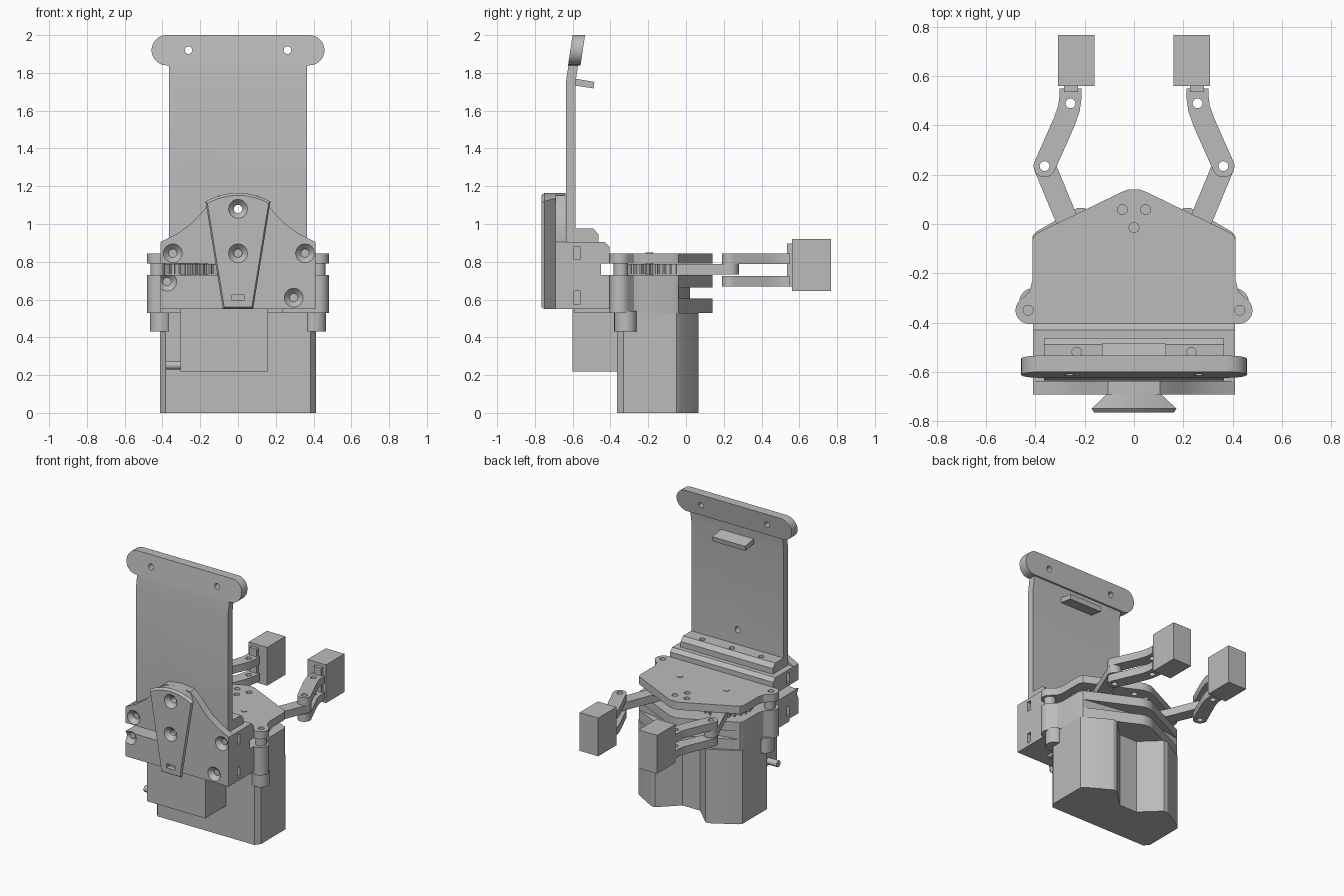
import bpy, bmesh, math
from mathutils import Vector

if "Cube" in bpy.data.objects:
    bpy.data.objects.remove(bpy.data.objects["Cube"])

GREY = (0.5, 0.5, 0.5, 1)
mat = bpy.data.materials.new("plain grey")
mat.use_nodes = True
mat.diffuse_color = GREY
mat.node_tree.nodes["Principled BSDF"].inputs["Base Color"].default_value = GREY


def smooth(ob):
    for p in ob.data.polygons:
        p.use_smooth = True
    ob.data.set_sharp_from_angle(angle=math.radians(28))


def loft(name, loops):
    """Closed solid through matching loops of 3D points."""
    bm = bmesh.new()
    rings = [[bm.verts.new(p) for p in loop] for loop in loops]
    n = len(rings[0])
    for a, b in zip(rings, rings[1:]):
        for i in range(n):
            j = (i + 1) % n
            bm.faces.new((a[i], a[j], b[j], b[i]))
    bm.faces.new(rings[0][::-1])
    bm.faces.new(rings[-1])
    bmesh.ops.recalc_face_normals(bm, faces=bm.faces)
    me = bpy.data.meshes.new(name)
    bm.to_mesh(me)
    bm.free()
    me.materials.append(mat)
    ob = bpy.data.objects.new(name, me)
    bpy.context.collection.objects.link(ob)
    smooth(ob)
    return ob


def place(p, axis, h):
    u, v = p
    return {"x": (h, u, v), "y": (u, h, v), "z": (u, v, h)}[axis]


def prism(name, pts, axis, a, b):
    return loft(name, [[place(p, axis, h) for p in pts] for h in (a, b)])


def box(name, x, y, z):
    return prism(name, [(x[0], y[0]), (x[1], y[0]), (x[1], y[1]), (x[0], y[1])], "z", *z)


def arc(c, r, a0, a1, n):
    angles = [math.radians(a0 + (a1 - a0) * i / n) for i in range(n + 1)]
    return [(c[0] + r * math.cos(t), c[1] + r * math.sin(t)) for t in angles]


def circle(c, r, n=24):
    return arc(c, r, 0, 360, n)[:-1]


def rod(name, c, r, axis, a, b):
    return prism(name, circle(c, r), axis, a, b)


def countersink(c, y, depth):
    """Screw hole opening towards the front."""
    steps = ((y - 0.02, 0.05), (y, 0.05), (y + 0.03, 0.022), (y + depth, 0.022))
    return loft("cutter", [[place(p, "y", h) for p in circle(c, r)] for h, r in steps])


def cut(ob, cutters):
    for c in cutters:
        c.hide_render = True
        m = ob.modifiers.new("cut", "BOOLEAN")
        m.object, m.operation, m.solver = c, "DIFFERENCE", "EXACT"
    dg = bpy.context.evaluated_depsgraph_get()
    me = bpy.data.meshes.new_from_object(ob.evaluated_get(dg))
    ob.modifiers.clear()
    ob.data = me
    for c in cutters:
        bpy.data.objects.remove(c)
    smooth(ob)


def mirrored(half):
    return half + [(-x, y) for x, y in reversed(half) if x > 1e-4]


def band(path, r):
    """Strip along a path, round at its start and flat at its end."""
    pts = [Vector(p) for p in path]
    left, right = [], []
    for i, p in enumerate(pts):
        t = (pts[min(i + 1, len(pts) - 1)] - pts[max(i - 1, 0)]).normalized()
        n = Vector((-t.y, t.x)) * r
        left.append(tuple(p + n))
        right.append(tuple(p - n))
    d = pts[1] - pts[0]
    a = math.degrees(math.atan2(d.y, d.x))
    return arc(path[0], r, a + 90, a + 270, 12) + right[1:] + left[:0:-1]


# Motor housing with a notched back
house = mirrored([(0, -0.365), (0.385, -0.365), (0.413, -0.33), (0.413, -0.05),
                  (0.395, -0.03), (0.23, 0.065), (0.2, 0.065), (0.07, -0.06), (0, -0.06)])
prism("housing", house, "z", 0, 0.53)

# Stacked deck plates with side ears
deck = mirrored([(0, -0.405), (0.39, -0.405)] + arc((0.425, -0.35), 0.056, -100, 55, 12)
                + [(0.425, -0.275), (0.413, -0.23), (0.413, -0.065), (0.4, -0.04),
                   (0.05, 0.13), (0.025, 0.14)])
short_deck = [(x, min(y, 0.02)) for x, y in deck if y < 0.135]
prism("lower_deck", deck, "z", 0.53, 0.605)
prism("deck_core", short_deck, "z", 0.605, 0.665)
prism("middle_deck", deck, "z", 0.665, 0.73)
top = prism("top_deck", deck, "z", 0.79, 0.845)
spots = [(0.047, 0.058), (-0.047, 0.058), (0, -0.015), (0.43, -0.35), (-0.43, -0.35)]
cut(top, [rod("cutter", c, 0.02, "z", 0.77, 0.87) for c in spots])

# Arms, gears and grippers on both sides
for s, side in ((1, "left"), (-1, "right")):
    hub, elbow = (s * 0.185, -0.195), (s * 0.363, 0.235)
    teeth = []
    for i in range(26):
        for k, r in ((0, 0.155), (0.25, 0.18), (0.5, 0.18), (0.75, 0.155)):
            t = 2 * math.pi * (i + k + (0.5 if s > 0 else 0)) / 26
            teeth.append((hub[0] + r * math.cos(t), hub[1] + r * math.sin(t)))
    prism(side + "_gear", teeth, "z", 0.733, 0.787)
    rod(side + "_gear_pin", hub, 0.019, "z", 0.72, 0.848)
    arm = prism(side + "_arm", band([elbow, hub], 0.045), "z", 0.732, 0.788)
    cut(arm, [rod("cutter", elbow, 0.02, "z", 0.7, 0.82)])
    path = [elbow, (s * 0.283, 0.415), (s * 0.264, 0.47), (s * 0.258, 0.515), (s * 0.258, 0.55)]
    for z, level in ((0.67, "lower"), (0.788, "upper")):
        fork = prism(f"{side}_{level}_fork", band(path, 0.045), "z", z, z + 0.055)
        cut(fork, [rod("cutter", c, 0.02, "z", z - 0.03, z + 0.09)
                   for c in (elbow, (s * 0.258, 0.49))])
    xs = sorted((s * 0.228, s * 0.285))
    box(side + "_gripper_mount", xs, (0.535, 0.57), (0.67, 0.898))
    box(side + "_gripper_block", sorted((s * 0.16, s * 0.308)), (0.56, 0.768), (0.645, 0.92))
    rod(side + "_ear_post", (s * 0.425, -0.345), 0.038, "z", 0.72, 0.8)
    rod(side + "_ear_foot", (s * 0.407, -0.32), 0.06, "z", 0.43, 0.54)

# Front bracket: block with a chamfered rear edge, and a raised face plate
block = prism("bracket_block", [(-0.66, 0.55), (-0.405, 0.55), (-0.405, 0.88), (-0.43, 0.905),
                                (-0.66, 0.905)], "x", -0.41, 0.41)
face = prism("bracket_face", mirrored([(0, 0.55), (0.41, 0.55), (0.41, 0.905), (0.32, 0.95),
                                       (0.25, 1.0), (0.2, 1.05), (0.16, 1.1), (0.105, 1.15),
                                       (0, 1.163)]), "y", -0.692, -0.638)
screws = [(-0.345, 0.845), (0.355, 0.845), (-0.375, 0.695), (0.295, 0.61)]


def window():
    return box("cutter", (-0.45, -0.11), (-0.72, -0.38), (0.73, 0.79))


cut(face, [window(), rod("cutter", (0, 1.08), 0.022, "y", -0.75, -0.6)]
    + [countersink(c, -0.692, 0.1) for c in screws])
nuts = [box("cutter", sorted((s * 0.37, s * 0.45)), (-0.592, -0.56), z)
        for s in (1, -1) for z in ((0.812, 0.882), (0.573, 0.645))]
cut(block, [window(), box("cutter", (-0.45, 0.45), (-0.45, -0.38), (0.73, 0.79))] + nuts)

# Dovetail wedge on the face
def wedge_loop(y, w_top, w_low, z_low, z_side, z_mid):
    half = [(0, z_low), (w_low, z_low), (w_top, z_side)]
    for k in (0.75, 0.5, 0.25, 0):
        half.append((w_top * k, z_mid - (z_mid - z_side) * k * k))
    return [(x, y, z) for x, z in mirrored(half)]


wedge = loft("dovetail_wedge", [wedge_loop(-0.765, 0.162, 0.073, 0.56, 1.11, 1.152),
                                wedge_loop(-0.75, 0.172, 0.08, 0.55, 1.12, 1.165),
                                wedge_loop(-0.69, 0.11, 0.025, 0.55, 1.135, 1.165)])
cut(wedge, [countersink((0, 1.08), -0.765, 0.12), countersink((0, 0.845), -0.765, 0.06),
            box("cutter", (-0.033, 0.033), (-0.8, -0.73), (0.595, 0.625))])

# Servo hanging below the bracket
box("servo_box", (-0.305, 0.16), (-0.6, -0.36), (0.22, 0.555))
box("servo_flange", (-0.41, 0.235), (-0.59, -0.36), (0.53, 0.555))
rod("servo_cable", (-0.5, 0.252), 0.023, "x", -0.385, -0.29)

# Tall back plate, leaning back at the top
def lean(z):
    return 0.15 * max(0, z - 1.75)


plate = prism("back_plate", [(-0.636, 0.9), (-0.585, 0.9), (-0.585, 1.75),
                             (-0.585 + lean(1.95), 1.95), (-0.636 + lean(1.95), 1.95),
                             (-0.636, 1.75)], "x", -0.366, 0.366)
stadium = arc((0.378, 1.92), 0.08, -90, 90, 14) + arc((-0.378, 1.92), 0.08, 90, 270, 14)
bar = loft("top_bar", [[(x, y + lean(z), z) for x, z in stadium] for y in (-0.638, -0.572)])
for ob in (plate, bar):
    cut(ob, [rod("cutter", (x, 1.92), 0.02, "y", -0.8, -0.4) for x in (0.262, -0.262)]
        + ([rod("cutter", (0, 1.08), 0.022, "y", -0.8, -0.4)] if ob == plate else []))
prism("cable_tab", [(-0.6, 1.735), (-0.49, 1.718), (-0.485, 1.752), (-0.6, 1.772)],
      "x", -0.13, 0.13)

# Foot rail holding the plate to the bracket
rail = prism("foot_rail", [(-0.6, 0.9), (-0.463, 0.9), (-0.463, 0.945), (-0.49, 0.975),
                           (-0.6, 0.975)], "x", -0.366, 0.366)
cut(rail, [rod("cutter", (x, -0.52), 0.019, "z", 0.93, 1.0) for x in (-0.233, 0, 0.233)])
